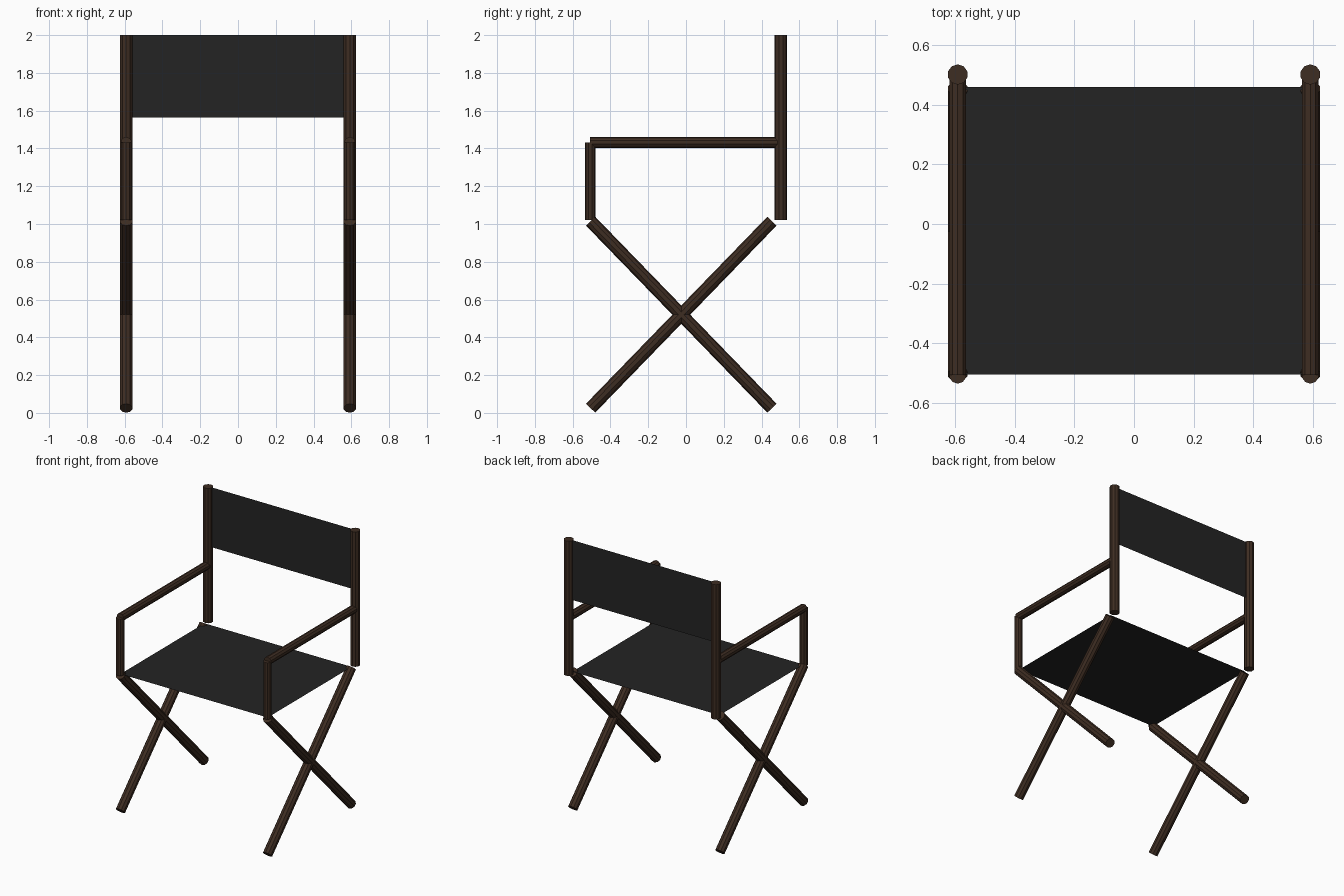
import bpy
import bmesh
import math
from mathutils import Matrix, Vector

cube = bpy.data.objects.get("Cube")
if cube:
    bpy.data.objects.remove(cube)


def make_material(name, rgb):
    mat = bpy.data.materials.new(name)
    mat.use_nodes = True
    color = (*rgb, 1.0)
    mat.diffuse_color = color
    mat.node_tree.nodes["Principled BSDF"].inputs["Base Color"].default_value = color
    return mat


wood = make_material("dark brown wood", (0.048, 0.026, 0.016))
canvas = make_material("black canvas", (0.017, 0.017, 0.017))


def finish(name, bm, mat):
    mesh = bpy.data.meshes.new(name)
    bm.to_mesh(mesh)
    bm.free()
    mesh.materials.append(mat)
    obj = bpy.data.objects.new(name, mesh)
    bpy.context.collection.objects.link(obj)
    return obj


def rod(name, x, start, end, radius):
    """Ten-sided rod between two (y, z) points, tilted only about x."""
    a, b = Vector((x, *start)), Vector((x, *end))
    d = b - a
    tilt = Matrix.Rotation(math.atan2(-d.y, d.z), 4, 'X')
    bm = bmesh.new()
    bmesh.ops.create_cone(bm, cap_ends=True, segments=10, radius1=radius,
                          radius2=radius, depth=d.length,
                          matrix=Matrix.Translation((a + b) / 2) @ tilt)
    return finish(name, bm, wood)


def sheet(name, corners):
    bm = bmesh.new()
    bm.faces.new([bm.verts.new(c) for c in corners])
    return finish(name, bm, canvas)


SIDE = 0.592       # distance of each side frame from the middle
SEAT_Z = 1.02
THICK, THIN = 0.034, 0.029

# Side frames: crossed legs, posts and armrest
for side, x in (("left", SIDE), ("right", -SIDE)):
    rod(side + "_leg_front_to_back", x, (-0.505, 1.015), (0.455, 0.025), THICK)
    rod(side + "_leg_back_to_front", x, (0.455, 1.015), (-0.505, 0.025), THICK)
    rod(side + "_front_post", x, (-0.507, SEAT_Z), (-0.507, 1.432), THIN)
    rod(side + "_back_post", x, (0.502, SEAT_Z), (0.502, 2.0), THICK)
    rod(side + "_armrest", x, (-0.507, 1.432), (0.502, 1.432), THIN)

# Canvas seat and backrest
sheet("seat", [(-SIDE, -0.505, SEAT_Z), (SIDE, -0.505, SEAT_Z),
               (SIDE, 0.46, SEAT_Z), (-SIDE, 0.46, SEAT_Z)])
sheet("backrest", [(-SIDE, 0.502, 1.565), (SIDE, 0.502, 1.565),
                   (SIDE, 0.502, 2.0), (-SIDE, 0.502, 2.0)])
